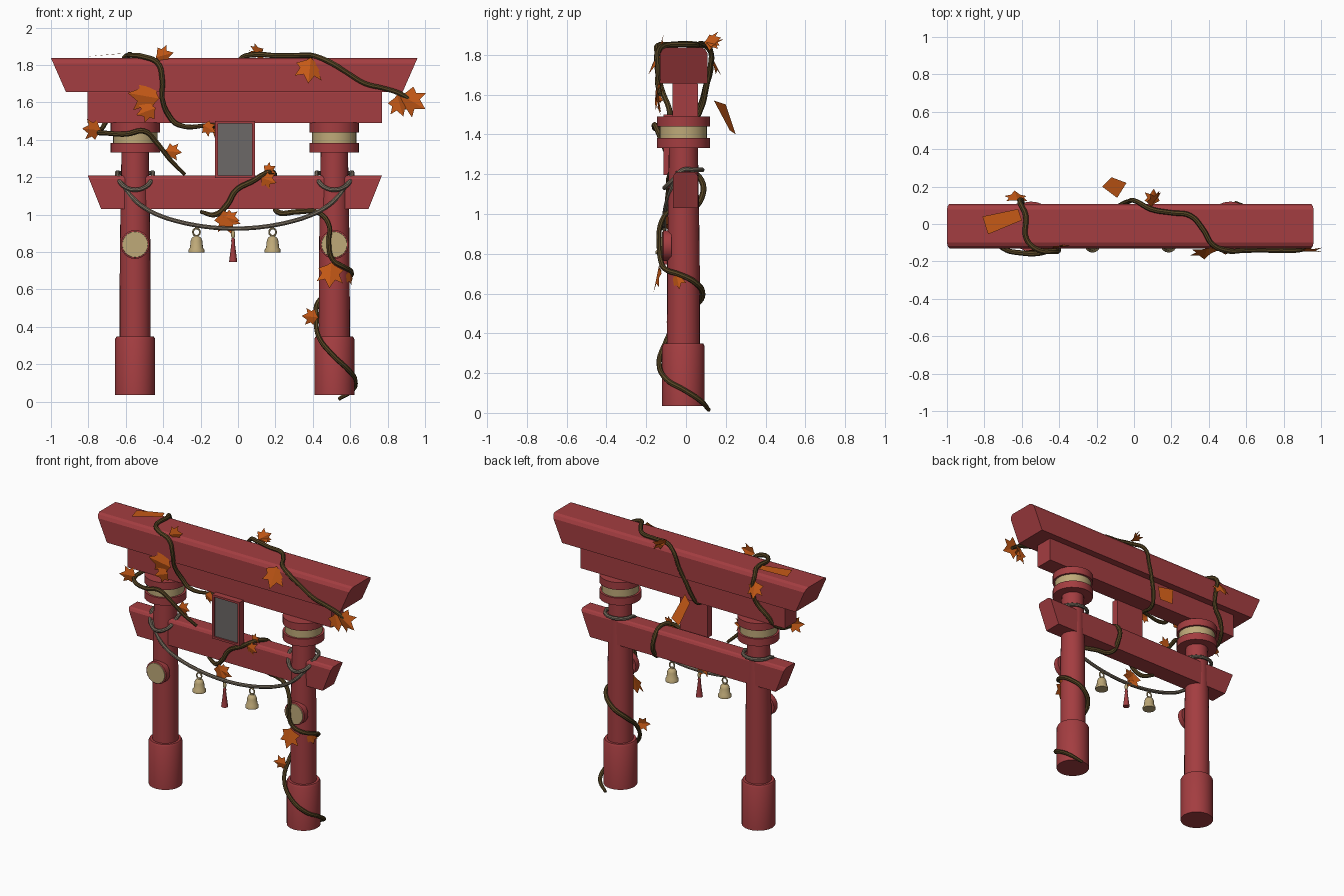
import bpy, math, random
from mathutils import Vector, Matrix

if "Cube" in bpy.data.objects:
    bpy.data.objects.remove(bpy.data.objects["Cube"])

random.seed(4)
CY = -0.013                      # depth centre of the gate
PILLARS = {"left": -0.55, "right": 0.515}


def material(name, rgb):
    m = bpy.data.materials.new(name)
    m.diffuse_color = (*rgb, 1)
    m.use_nodes = True
    m.node_tree.nodes["Principled BSDF"].inputs["Base Color"].default_value = m.diffuse_color
    return m


RED = material("red paint", (0.37, 0.047, 0.052))
GOLD = material("pale gold", (0.52, 0.40, 0.19))
GREY = material("slate grey", (0.15, 0.14, 0.135))
ROPE = material("rope grey brown", (0.19, 0.155, 0.115))
VINE = material("vine brown", (0.095, 0.06, 0.018))
LEAF = material("autumn orange", (0.56, 0.10, 0.008))


def mesh(name, verts, faces, mat, smooth=False):
    me = bpy.data.meshes.new(name)
    me.from_pydata([tuple(v) for v in verts], [], faces)
    me.materials.append(mat)
    me.update()
    ob = bpy.data.objects.new(name, me)
    bpy.context.collection.objects.link(ob)
    if smooth:
        bpy.ops.object.select_all(action='DESELECT')
        ob.select_set(True)
        bpy.context.view_layer.objects.active = ob
        bpy.ops.object.shade_smooth_by_angle(angle=math.radians(40))
    return ob


def lathe(name, profile, loc, mat, n=24, rot=None):
    """Turn (radius, height) points around z, closing both ends."""
    verts, faces = [], []
    m = Matrix.Translation(loc) @ (rot or Matrix())
    for r, z in profile:
        for i in range(n):
            a = 2 * math.pi * i / n
            verts.append(m @ Vector((r * math.cos(a), r * math.sin(a), z)))
    for k in range(len(profile) - 1):
        for i in range(n):
            j = (i + 1) % n
            faces.append((k * n + i, k * n + j, k * n + n + j, k * n + n + i))
    faces.append(tuple(reversed(range(n))))
    faces.append(tuple(range(len(verts) - n, len(verts))))
    return mesh(name, verts, faces, mat, True)


def beam(name, cx, half_bottom, half_top, z0, z1, y0, y1, bevel):
    """Beam along x with slanted ends and bevelled top edges."""
    sec = [(y0, z0), (y1, z0), (y1, z1 - bevel), (y1 - bevel * .4, z1 - bevel * .3), (y1 - bevel, z1),
           (y0 + bevel, z1), (y0 + bevel * .4, z1 - bevel * .3), (y0, z1 - bevel)]
    n = len(sec)
    verts = []
    for s in (-1, 1):
        for y, z in sec:
            h = half_bottom + (half_top - half_bottom) * (z - z0) / (z1 - z0)
            verts.append((cx + s * h, y, z))
    faces = [(i, n + i, n + (i + 1) % n, (i + 1) % n) for i in range(n)]
    faces += [tuple(range(n)), tuple(reversed(range(n, 2 * n)))]
    return mesh(name, verts, faces, RED)


def box(name, x0, x1, y0, y1, z0, z1, mat):
    v = [(x, y, z) for x in (x0, x1) for y in (y0, y1) for z in (z0, z1)]
    f = [(0, 1, 3, 2), (4, 6, 7, 5), (0, 4, 5, 1), (2, 3, 7, 6), (0, 2, 6, 4), (1, 5, 7, 3)]
    return mesh(name, v, f, mat)


def tube(name, pts, radius, mat, cyclic=False, taper=False):
    cu = bpy.data.curves.new(name, 'CURVE')
    cu.dimensions = '3D'
    cu.bevel_depth = radius
    cu.bevel_resolution = 2
    cu.resolution_u = 5
    cu.use_fill_caps = True
    sp = cu.splines.new('BEZIER')
    sp.bezier_points.add(len(pts) - 1)
    sp.use_cyclic_u = cyclic
    for i, (bp, p) in enumerate(zip(sp.bezier_points, pts)):
        bp.co = p
        bp.handle_left_type = bp.handle_right_type = 'AUTO'
        if taper:
            bp.radius = 0.7 if i in (0, len(pts) - 1) else random.uniform(.9, 1.1)
    cu.materials.append(mat)
    ob = bpy.data.objects.new(name, cu)
    bpy.context.collection.objects.link(ob)
    bpy.ops.object.select_all(action='DESELECT')
    ob.select_set(True)
    bpy.context.view_layer.objects.active = ob
    bpy.ops.object.convert(target='MESH')
    bpy.ops.object.shade_smooth_by_angle(angle=math.radians(40))


# beams
beam("top_beam", -0.02, 0.90, 0.98, 1.655, 1.837, -0.13, 0.108, 0.03)
beam("upper_beam", -0.017, 0.787, 0.787, 1.49, 1.655, -0.068, 0.06, 0.002)
beam("lower_beam", -0.017, 0.715, 0.787, 1.03, 1.21, -0.065, 0.06, 0.02)

# pillars with collars, medallions and rope loops
FRONT = Matrix.Rotation(math.radians(90), 4, 'X')
for side, x in PILLARS.items():
    lathe(side + "_pillar", [(.083, .3), (.082, .8), (.073, 1.34)], (x, CY, 0), RED)
    lathe(side + "_pillar_base", [(.107, .035), (.107, .335), (.1, .348)], (x, CY, 0), RED)
    lathe(side + "_lower_collar", [(.133, 1.332), (.133, 1.383)], (x, CY, 0), RED)
    lathe(side + "_gold_collar", [(.119, 1.383), (.119, 1.44)], (x, CY, 0), GOLD)
    lathe(side + "_upper_collar", [(.133, 1.44), (.133, 1.491)], (x, CY, 0), RED)
    lathe(side + "_medallion_rim", [(.077, .06), (.077, .1), (.07, .104)], (x, CY, .84), RED, 24, FRONT)
    lathe(side + "_medallion_face", [(.07, .1), (.068, .108)], (x, CY, .84), GOLD, 24, FRONT)
    loop = []
    for i in range(12):
        a = math.pi * i / 6
        front = max(0, -math.sin(a))
        loop.append((x + .096 * math.cos(a), CY + .094 * math.sin(a), 1.222 - .09 * front))
    tube(side + "_rope_loop", loop, .012, ROPE, True)

# hanging rope
swag = []
for i in range(17):
    t = i / 8 - 1
    z = .925 + .16 * t * t + .125 * abs(t) ** 8
    swag.append((-.0175 + .625 * t, -.11 + .07 * abs(t) ** 8, z))
tube("hanging_rope", swag, .012, ROPE)

# bells and tassel
for name, x in (("left", -.222), ("right", .185)):
    lathe(name + "_bell", [(.030, .798), (.043, .798), (.043, .812), (.035, .822), (.031, .86),
                           (.024, .877), (.010, .885), (.008, .892)], (x, -.11, 0), GOLD, 16)
    tube(name + "_bell_ring", [(x + .018 * math.cos(k * math.pi / 3), -.11, .906 + .02 * math.sin(k * math.pi / 3))
                               for k in range(6)], .005, GOLD, True)
lathe("tassel", [(.022, .745), (.009, .85), (.011, .862), (.007, .875)], (-.026, -.11, 0), RED, 10)
lathe("tassel_cap", [(.006, .873), (.011, .884), (.011, .9), (.005, .92)], (-.026, -.11, 0), GOLD, 10)

# central plaque: backing, frame bars, grey panel
X0, X1, Z0, Z1 = -.122, .09, 1.195, 1.5
box("plaque_back", X0, X1, -.095, -.06, Z0, Z1, RED)
box("plaque_panel", X0 + .013, X1 - .013, -.1, -.095, Z0 + .013, Z1 - .013, GREY)
for nm, a, b, c, d in (("left", X0, X0 + .014, Z0, Z1), ("right", X1 - .014, X1, Z0, Z1),
                       ("bottom", X0 + .014, X1 - .014, Z0, Z0 + .014), ("top", X0 + .014, X1 - .014, Z1 - .014, Z1)):
    box("plaque_frame_" + nm, a, b, -.112, -.095, c, d, RED)

# vine climbing the right pillar and wrapping the lower beam
tube("pillar_vine", [
    (.54, .115, .014), (.61, .075, .06), (.627, .0, .11), (.59, -.1, .17), (.505, -.135, .25), (.43, -.105, .35),
    (.42, -.05, .45), (.43, .04, .53), (.51, .083, .6), (.59, .04, .66), (.605, -.03, .695), (.565, -.1, .72),
    (.505, -.125, .76), (.485, -.135, .85), (.488, -.13, .94), (.43, -.09, 1.01), (.32, -.03, 1.015), (.21, .02, 1.015),
    (.2, .078, 1.08), (.19, .077, 1.17), (.19, .0, 1.225), (.15, -.06, 1.222), (.08, -.085, 1.18), (-.01, -.085, 1.13),
    (-.06, -.09, 1.05), (-.12, -.07, 1.0), (-.2, -.04, 1.015)], .014, VINE, taper=True)

# vine from the lower beam around the left collar, over the top beam
tube("left_vine", [
    (-.285, -.05, 1.215), (-.36, -.09, 1.29), (-.44, -.13, 1.39), (-.5, -.155, 1.445), (-.6, -.155, 1.43),
    (-.7, -.13, 1.435), (-.745, -.07, 1.44), (-.72, .03, 1.47), (-.68, .075, 1.55), (-.61, .1, 1.64), (-.6, .125, 1.74),
    (-.61, .115, 1.83), (-.58, .05, 1.852), (-.575, -.08, 1.852), (-.51, -.14, 1.845), (-.43, -.145, 1.81),
    (-.405, -.143, 1.72), (-.405, -.12, 1.62), (-.37, -.085, 1.53), (-.32, -.08, 1.48), (-.13, -.06, 1.48)],
    .014, VINE, taper=True)

# vine up the back, over the top beam and along its front
tube("top_vine", [
    (-.13, -.06, 1.48), (-.12, .04, 1.478), (-.1, .08, 1.54), (-.07, .1, 1.63), (-.03, .12, 1.73), (.01, .122, 1.83),
    (.09, .08, 1.855), (.2, .06, 1.85), (.3, .045, 1.85), (.37, -.03, 1.852), (.42, -.11, 1.845), (.5, -.143, 1.81),
    (.58, -.143, 1.76), (.68, -.14, 1.7), (.78, -.143, 1.675), (.87, -.14, 1.645), (.94, -.13, 1.6)],
    .014, VINE, taper=True)


def leaf(name, loc, size, angle, turn, tilt):
    """Folded three-lobed leaf; angle turns it in the front plane, turn about z."""
    half = [(.14, .1), (.48, .22), (.34, .42), (.5, .72), (.2, .66)]
    out = [(0, 0)] + half + [(0, 1)] + [(-u, v) for u, v in reversed(half)]
    m = (Matrix.Translation(loc) @ Matrix.Rotation(math.radians(turn), 4, 'Z')
         @ Matrix.Rotation(math.radians(angle), 4, 'Y') @ Matrix.Rotation(math.radians(tilt), 4, 'X'))
    pts = [m @ Vector((u * size, abs(u) * size * .35 + .15 * size * v * v, v * size)) for u, v in out]
    mesh(name, pts, [(0, 1, 2, 3, 4, 5, 6), (0, 6, 7, 8, 9, 10, 11)], LEAF)


# leaves: x, y, z, size, angle, turn, tilt
leaves = [(.87, -.145, 1.64, .15, 120, 0, 10), (.85, -.15, 1.64, .12, 165, 20, 15),
          (.39, -.13, 1.84, .15, 190, 10, 30), (.09, .09, 1.86, .1, 60, 0, -50), (.1, .1, 1.86, .09, 20, 0, -70),
          (-.42, -.14, 1.62, .17, -80, 0, 10), (-.44, -.14, 1.57, .11, -110, 0, 10),
          (-.44, -.13, 1.84, .1, 75, 20, 20), (-.73, -.08, 1.45, .11, -85, 20, 10), (-.39, -.1, 1.34, .09, 95, 0, 10),
          (-.19, -.09, 1.48, .08, 120, 0, 10), (.12, -.08, 1.2, .09, 110, 0, 10), (.14, -.05, 1.225, .07, 60, 0, 10),
          (-.08, -.1, 1.02, .13, 160, 0, 10), (-.08, -.1, .99, .09, 105, 0, 10),
          (.5, -.135, .745, .14, 185, 0, 20), (.43, -.08, .45, .09, -85, 10, 10), (.595, -.05, .7, .08, 165, 60, 10)]
for i, (x, y, z, *rest) in enumerate(leaves):
    leaf("leaf_%02d" % (i + 1), (x, y, z), *rest)
leaf("back_leaf", (-.62, .125, 1.8), .12, 170, 180, 35)

# two broad plain leaves: flat on the roof, hanging at the back
mesh("roof_leaf", [(-.81, .04, 1.845), (-.78, -.055, 1.847), (-.6, .02, 1.862), (-.62, .08, 1.862)],
     [(0, 1, 2, 3)], LEAF)
mesh("hanging_leaf", [(-.09, .14, 1.57), (-.17, .2, 1.55), (-.12, .25, 1.4), (-.04, .22, 1.42)],
     [(0, 1, 2, 3)], LEAF)
